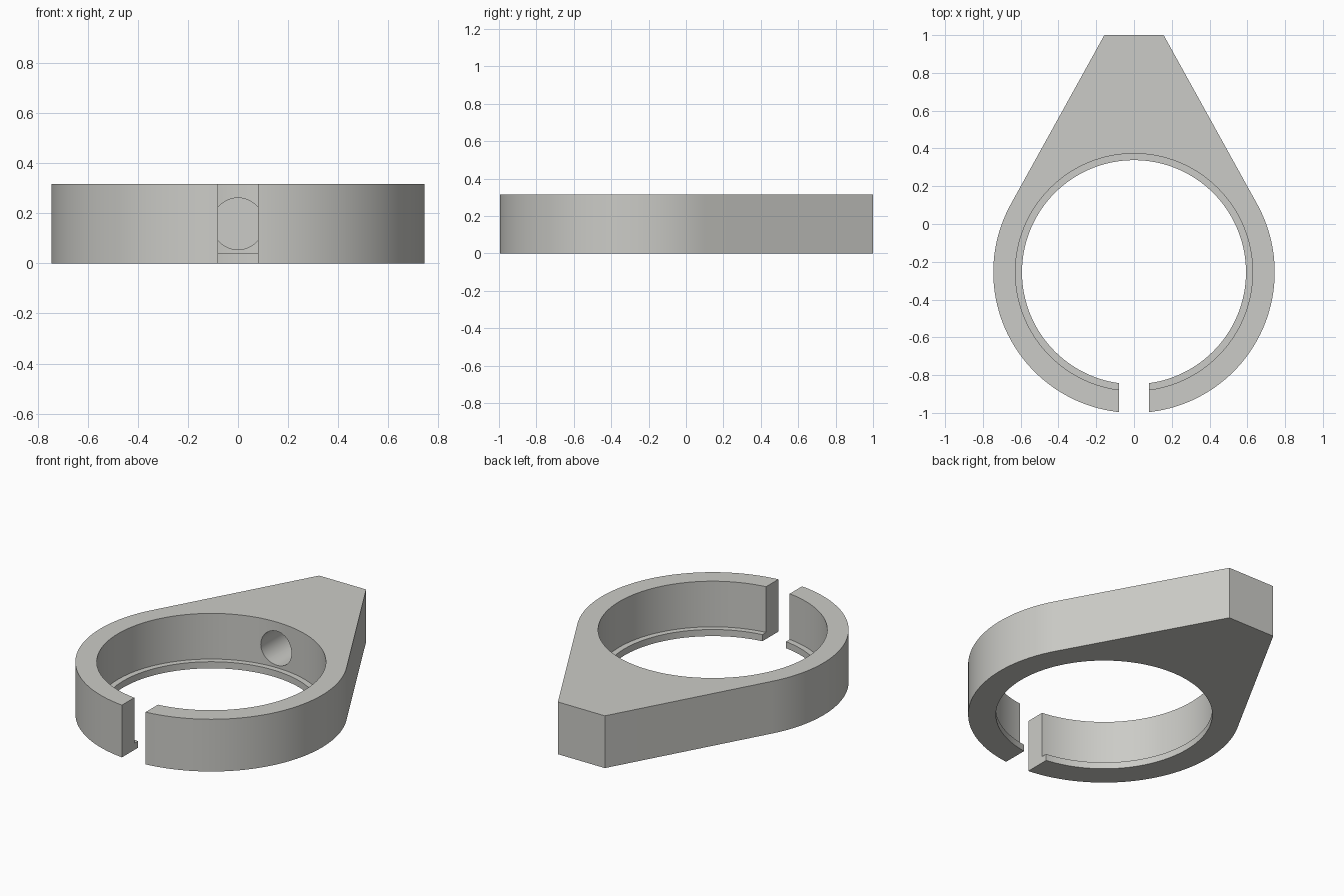
import bpy
import bmesh
import math

if "Cube" in bpy.data.objects:
    bpy.data.objects.remove(bpy.data.objects["Cube"])

CY = -0.255      # ring centre on y
R_OUT = 0.745    # outer ring radius
R_BORE = 0.628   # main bore radius
R_LIP = 0.593    # smaller opening through the bottom lip
H = 0.316        # height
TIP_X = 0.157    # half width of the flat tip
GAP_X = 0.079    # half width of the front slot

gray = bpy.data.materials.new("light_gray")
gray.diffuse_color = (0.60, 0.60, 0.57, 1)
gray.use_nodes = True
gray.node_tree.nodes["Principled BSDF"].inputs["Base Color"].default_value = gray.diffuse_color


def prism(name, outline, z0, z1):
    """Extrude a closed xy outline from z0 to z1."""
    bm = bmesh.new()
    base = bm.faces.new([bm.verts.new((x, y, z0)) for x, y in outline])
    top = bmesh.ops.extrude_face_region(bm, geom=[base])["geom"]
    verts = [v for v in top if isinstance(v, bmesh.types.BMVert)]
    bmesh.ops.translate(bm, verts=verts, vec=(0, 0, z1 - z0))
    bmesh.ops.recalc_face_normals(bm, faces=bm.faces)
    mesh = bpy.data.meshes.new(name)
    bm.to_mesh(mesh)
    bm.free()
    mesh.materials.append(gray)
    obj = bpy.data.objects.new(name, mesh)
    bpy.context.collection.objects.link(obj)
    return obj


def arc(radius, a0, a1, n, cy=CY):
    steps = [a0 + (a1 - a0) * i / n for i in range(n + 1)]
    return [(radius * math.cos(a), cy + radius * math.sin(a)) for a in steps]


def circle(radius, n, cy=CY):
    return arc(radius, 0, math.tau, n, cy)[:-1]


# Clamp body: round front, straight sides tangent to it, flat narrow tip
dy = 1 - CY
tangent = math.atan2(dy, TIP_X) - math.acos(R_OUT / math.hypot(TIP_X, dy))
outline = arc(R_OUT, math.pi - tangent, math.tau + tangent, 96)
outline += [(TIP_X, 1), (-TIP_X, 1)]
body = prism("clamp_body", outline, 0, H)

# Cutters: main bore, lip opening, front slot and blind round hole
bore = prism("bore_cutter", circle(R_BORE, 128), 0.04, H + 0.2)
lip = prism("lip_cutter", circle(R_LIP, 128), -0.2, 0.1)
slot = prism("slot_cutter", [(-GAP_X, -1.2), (GAP_X, -1.2),
                             (GAP_X, -0.6), (-GAP_X, -0.6)], -0.3, H + 0.3)
hole = prism("hole_cutter", circle(0.103, 48, 0), 0, 0.8)
hole.rotation_euler.x = -math.pi / 2
hole.location.z = H / 2

bpy.context.view_layer.objects.active = body
body.select_set(True)
for cutter in (bore, lip, slot, hole):
    cutter.hide_render = True
    mod = body.modifiers.new(cutter.name, "BOOLEAN")
    mod.operation = "DIFFERENCE"
    mod.solver = "EXACT"
    mod.object = cutter
    bpy.ops.object.modifier_apply(modifier=mod.name)
for cutter in (bore, lip, slot, hole):
    bpy.data.objects.remove(cutter)

bpy.ops.object.shade_smooth_by_angle(angle=math.radians(30))
